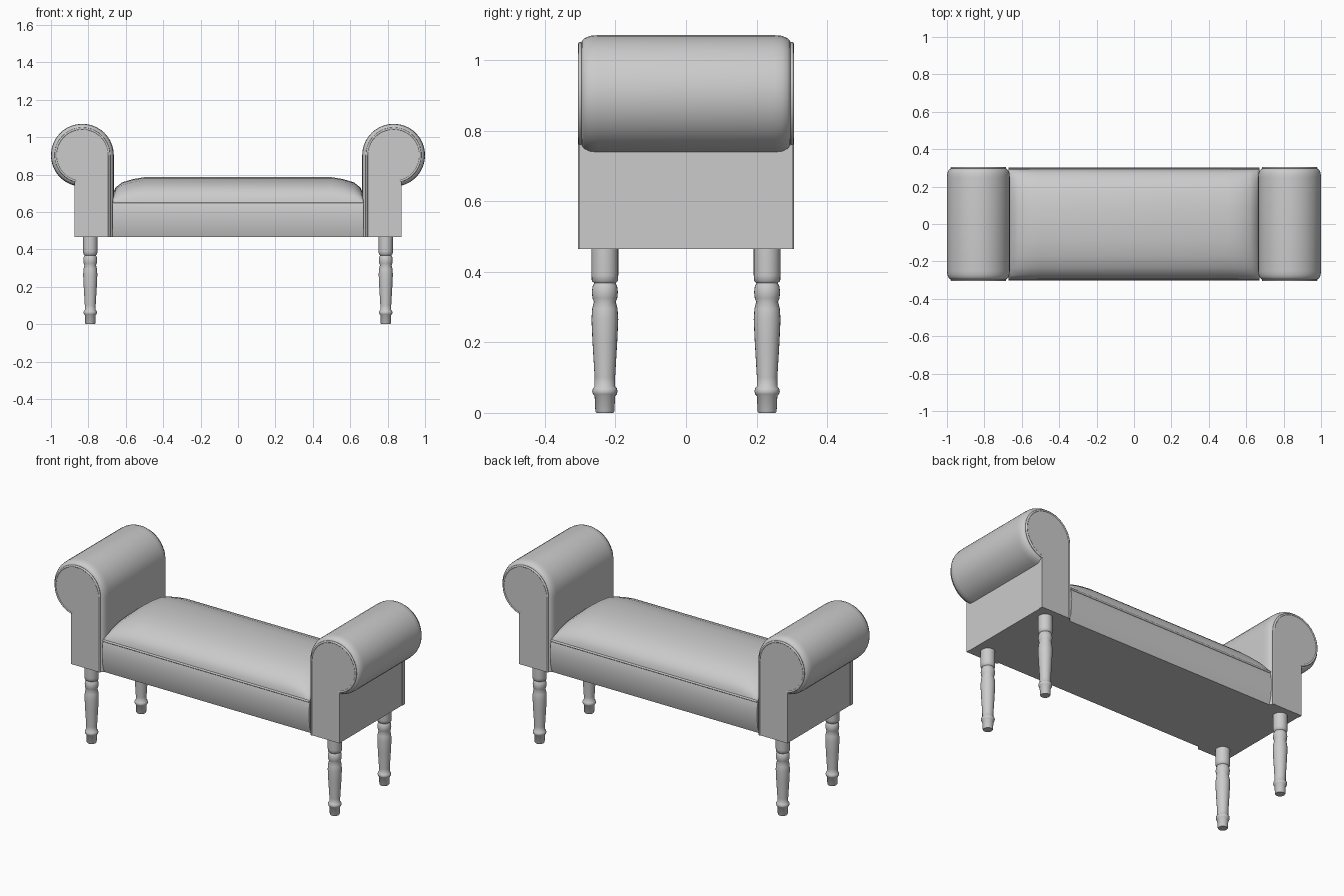
import bpy, bmesh, math
from math import pi, cos, sin, acos

if "Cube" in bpy.data.objects:
    bpy.data.objects.remove(bpy.data.objects["Cube"])

grey = bpy.data.materials.new("plain grey")
grey.use_nodes = True
grey.diffuse_color = (0.6, 0.6, 0.6, 1)
grey.node_tree.nodes["Principled BSDF"].inputs["Base Color"].default_value = (0.6, 0.6, 0.6, 1)

FLOOR, ROLL_X, ROLL_Z = 0.465, 0.832, 0.903   # underside height, roll centre


def finish(obj, angle=35):
    """Give the object its colour and smooth shading with sharp edges."""
    obj.data.materials.append(grey)
    bpy.ops.object.select_all(action='DESELECT')
    obj.select_set(True)
    bpy.context.view_layer.objects.active = obj
    bpy.ops.object.shade_smooth_by_angle(angle=math.radians(angle))


def loft(name, rings, angle=35):
    """Skin a row of closed rings and cap both ends."""
    bm = bmesh.new()
    loops = [[bm.verts.new(p) for p in ring] for ring in rings]
    n = len(loops[0])
    for a, b in zip(loops, loops[1:]):
        for i in range(n):
            j = (i + 1) % n
            bm.faces.new((a[i], a[j], b[j], b[i]))
    bm.faces.new(loops[0])
    bm.faces.new(loops[-1])
    bmesh.ops.recalc_face_normals(bm, faces=bm.faces)
    mesh = bpy.data.meshes.new(name)
    bm.to_mesh(mesh)
    bm.free()
    obj = bpy.data.objects.new(name, mesh)
    bpy.context.collection.objects.link(obj)
    finish(obj, angle)
    return obj


def welt(name, points, closed=False):
    """Thin piping along a path."""
    curve = bpy.data.curves.new(name, 'CURVE')
    curve.dimensions = '3D'
    curve.bevel_depth = 0.006
    curve.bevel_resolution = 2
    curve.use_fill_caps = True
    line = curve.splines.new('POLY')
    line.points.add(len(points) - 1)
    for point, co in zip(line.points, points):
        point.co = (*co, 1)
    line.use_cyclic_u = closed
    obj = bpy.data.objects.new(name, curve)
    bpy.context.collection.objects.link(obj)
    bpy.ops.object.select_all(action='DESELECT')
    obj.select_set(True)
    bpy.context.view_layer.objects.active = obj
    bpy.ops.object.convert(target='MESH')
    finish(bpy.context.object, 60)


def scroll(side, y, radius, outer=0.87, steps=28):
    """Outline of a scrolled arm: a roll overhanging an upright block."""
    start = -acos((outer - ROLL_X) / radius)
    pts = [(outer, FLOOR)]
    for i in range(steps + 1):
        a = start + (pi - start) * i / steps
        pts.append((ROLL_X + radius * cos(a), ROLL_Z + radius * sin(a)))
    pts.append((ROLL_X - radius, FLOOR))
    return [(side * x, y, z) for x, z in pts]


# Scrolled arms with rounded roll ends, end panels and piping
ROUNDING = [(0.297, 0.142), (0.295, 0.152), (0.287, 0.160), (0.272, 0.166), (0.25, 0.168)]
for side, label in ((1, "left"), (-1, "right")):
    ends = [(-y, r) for y, r in ROUNDING] + [(y, r) for y, r in reversed(ROUNDING)]
    loft(label + "_arm", [scroll(side, y, r) for y, r in ends], 45)
    for facing, where in ((-1, "front"), (1, "back")):
        loft(f"{label}_{where}_panel",
             [scroll(side, facing * y, 0.147, 0.873) for y in (0.28, 0.303)])
        welt(f"{label}_{where}_panel_piping",
             scroll(side, facing * 0.3, 0.143, 0.868)[1:])

# Bulging seat base
half = [(0.283, FLOOR), (0.294, 0.50), (0.301, 0.55), (0.302, 0.59), (0.298, 0.63), (0.292, 0.65)]
section = half + [(-y, z) for y, z in reversed(half)]
loft("seat_base", [[(x, y, z) for y, z in section] for x in (-0.672, 0.672)])

# Domed cushion, falling away towards the arms
dome = [(0.294, 0), (0.29, 0.22), (0.272, 0.46), (0.235, 0.68), (0.17, 0.87), (0.09, 0.97)]
dome = dome + [(0, 1)] + [(-y, h) for y, h in reversed(dome)]
crown = [(0.67, 0.045), (0.655, 0.08), (0.62, 0.108), (0.56, 0.126), (0.5, 0.136)]
crown = [(-x, h) for x, h in crown] + list(reversed(crown))
loft("seat_cushion", [[(x, y, 0.65 + h * rise) for y, rise in dome] for x, h in crown], 60)
for facing, where in ((-1, "front"), (1, "back")):
    welt(where + "_seat_piping", [(x, facing * 0.293, 0.653) for x in (-0.67, 0.67)])

# Turned legs
TURNING = [(0.024, 0), (0.027, 0.005), (0.029, 0.048), (0.034, 0.053), (0.036, 0.061),
           (0.034, 0.07), (0.029, 0.075), (0.029, 0.1), (0.035, 0.2), (0.038, 0.265),
           (0.036, 0.295), (0.031, 0.315), (0.035, 0.325), (0.037, 0.342), (0.035, 0.358),
           (0.03, 0.368), (0.037, 0.374), (0.038, 0.39), (0.038, 0.47)]
for x, label in ((0.79, "left"), (-0.79, "right")):
    for y, where in ((-0.23, "front"), (0.23, "back")):
        loft(f"{where}_{label}_leg",
             [[(x + r * cos(2 * pi * i / 24), y + r * sin(2 * pi * i / 24), z)
               for i in range(24)] for r, z in TURNING], 50)
